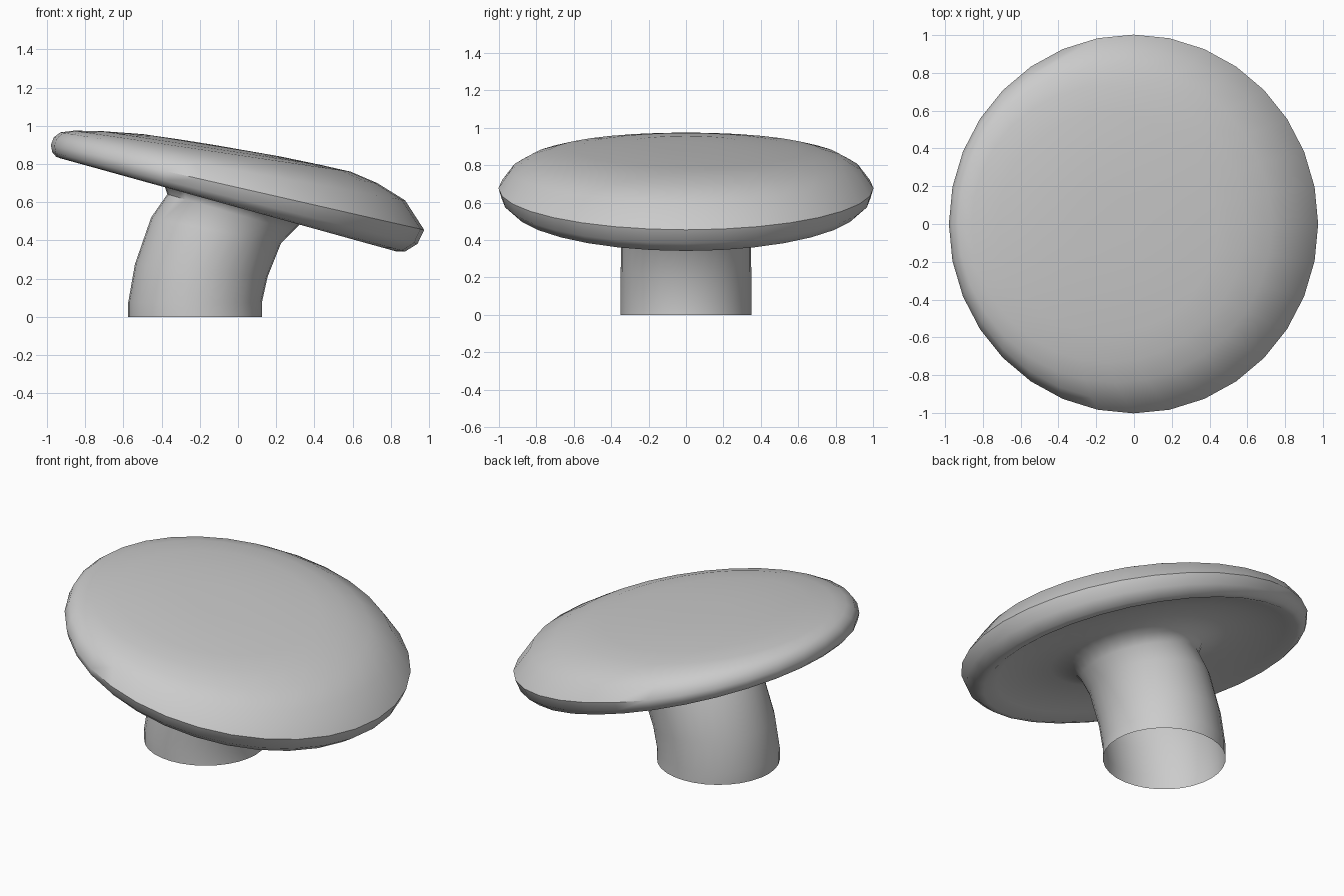
import bpy, bmesh, math
from mathutils import Vector

if "Cube" in bpy.data.objects:
    bpy.data.objects.remove(bpy.data.objects["Cube"])

SEG = 32


def loft(name, rings, pole=None):
    """Skin circular rings, each given by its left and right ends (x, z) in the y = 0 plane."""
    bm = bmesh.new()
    loops = []
    for lx, lz, rx, rz in rings:
        left, right = Vector((lx, 0, lz)), Vector((rx, 0, rz))
        mid, half = (left + right) / 2, (right - left) / 2
        side = Vector((0, half.length, 0))
        loops.append([bm.verts.new(mid + half * math.cos(a) + side * math.sin(a))
                      for a in (2 * math.pi * i / SEG for i in range(SEG))])
    for a, b in zip(loops, loops[1:]):
        for i in range(SEG):
            j = (i + 1) % SEG
            bm.faces.new((a[i], a[j], b[j], b[i]))
    if pole:
        tip = bm.verts.new((pole[0], 0, pole[1]))
        for i in range(SEG):
            bm.faces.new((loops[-1][i], loops[-1][(i + 1) % SEG], tip))
    mesh = bpy.data.meshes.new(name)
    bm.to_mesh(mesh)
    bm.free()
    ob = bpy.data.objects.new(name, mesh)
    bpy.context.collection.objects.link(ob)
    bpy.context.view_layer.objects.active = ob
    ob.select_set(True)
    bpy.ops.object.shade_smooth_by_angle(angle=math.radians(50))
    return ob


# curved hollow stem, open at the foot
stem = [
    (-.575, 0, .125, 0),
    (-.575, .075, .125, .075),
    (-.54, .275, .155, .21),
    (-.455, .52, .225, .385),
    (-.37, .642, .29, .45),
]
# recessed underside, flaring out from the stem
underside = [
    (-.39, .70, .335, .495),
    (-.52, .775, .46, .50),
    (-.70, .82, .62, .455),
    (-.86, .84, .76, .395),
]
# thick rolled rim and shallow domed top
cap = [
    (-.93, .83, .83, .342),
    (-.952, .838, .875, .342),
    (-.972, .86, .94, .382),
    (-.98, .90, .975, .455),
    (-.965, .94, .875, .61),
    (-.93, .966, .73, .70),
    (-.86, .975, .59, .76),
    (-.72, .973, .44, .794),
    (-.50, .957, .22, .84),
    (-.30, .928, .03, .873),
]
loft("mushroom_stem_and_cap", stem + underside + cap, pole=(-.13, .901))
